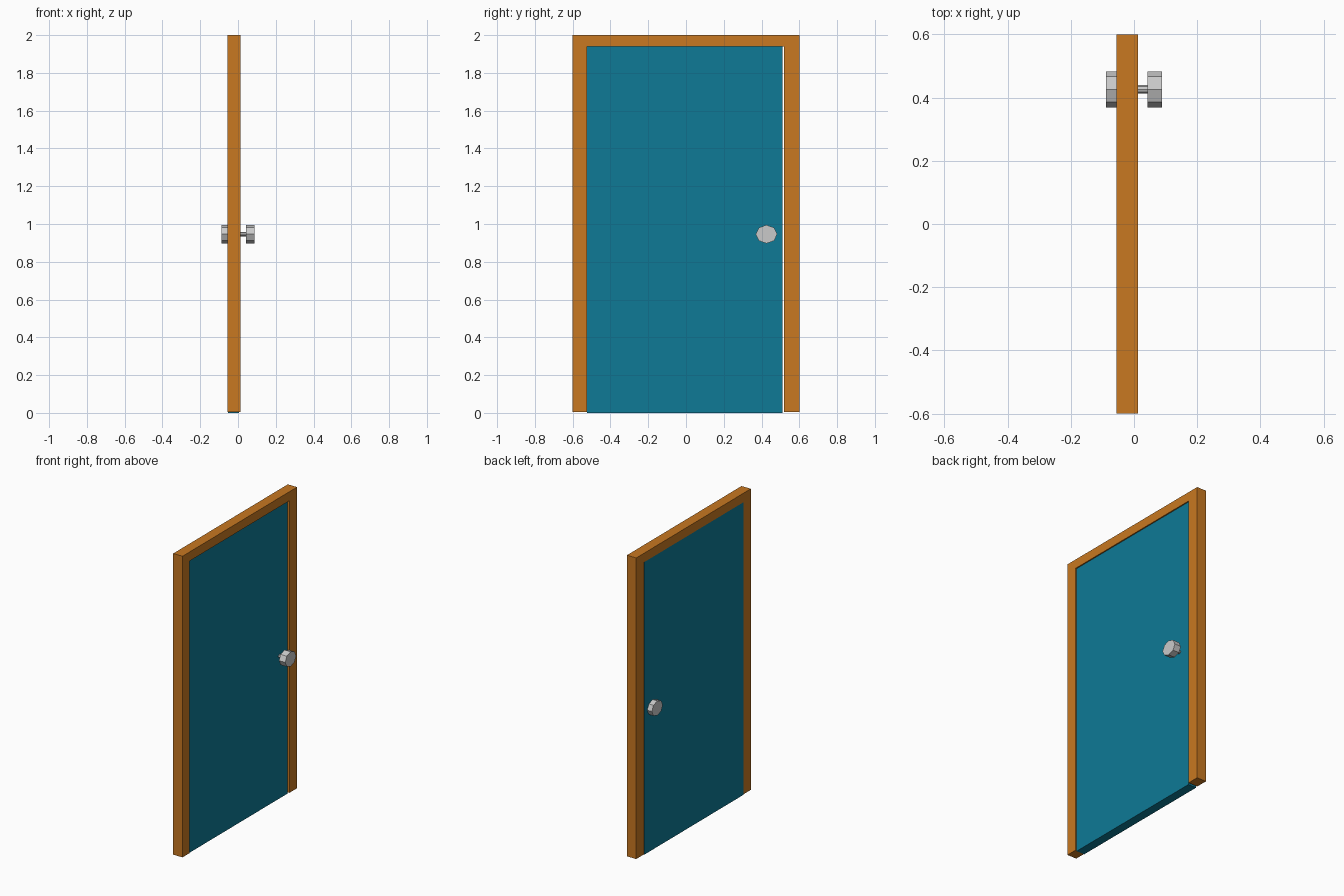
import bpy, bmesh, math
from mathutils import Matrix

if "Cube" in bpy.data.objects:
    bpy.data.objects.remove(bpy.data.objects["Cube"])


def material(name, rgb):
    m = bpy.data.materials.new(name)
    m.diffuse_color = (*rgb, 1)
    m.use_nodes = True
    m.node_tree.nodes["Principled BSDF"].inputs["Base Color"].default_value = m.diffuse_color
    return m


ORANGE = material("orange_wood", (0.578, 0.188, 0.015))
TEAL = material("teal_paint", (0.0044, 0.195, 0.305))
METAL = material("pale_metal", (0.590, 0.590, 0.590))


def finish(name, bm, mat):
    bmesh.ops.recalc_face_normals(bm, faces=bm.faces)
    me = bpy.data.meshes.new(name)
    bm.to_mesh(me)
    bm.free()
    me.materials.append(mat)
    ob = bpy.data.objects.new(name, me)
    bpy.context.collection.objects.link(ob)
    return ob


def extrude_x(name, profile, x0, x1, mat):
    """Extrude a (y, z) outline from x0 to x1."""
    bm = bmesh.new()
    face = bm.faces.new([bm.verts.new((x0, y, z)) for y, z in profile])
    ext = bmesh.ops.extrude_face_region(bm, geom=[face])["geom"]
    verts = [g for g in ext if isinstance(g, bmesh.types.BMVert)]
    bmesh.ops.translate(bm, verts=verts, vec=(x1 - x0, 0, 0))
    return finish(name, bm, mat)


def octagon(cy, cz, ry, rz):
    return [(cy + ry * math.cos(i * math.pi / 4), cz + rz * math.sin(i * math.pi / 4))
            for i in range(8)]


# Door frame: two jambs and a header as one arch
extrude_x("door_frame",
          [(-0.6, 0.004), (-0.525, 0.004), (-0.525, 1.94), (0.52, 1.94),
           (0.52, 0.004), (0.6, 0.004), (0.6, 2.0), (-0.6, 2.0)],
          -0.055, 0.013, ORANGE)

# Door leaf, with a narrow gap on the latch side
extrude_x("door_panel", [(-0.525, 0), (0.51, 0), (0.51, 1.94), (-0.525, 1.94)],
          -0.054, 0.005, TEAL)

# Spindle and a knob on each side
KY, KZ = 0.426, 0.946
extrude_x("knob_spindle", octagon(KY, KZ, 0.013, 0.011), -0.05, 0.05, METAL)
for side, label in ((-1, "back"), (1, "front")):
    extrude_x(label + "_knob", octagon(KY, KZ, 0.057, 0.049),
              side * 0.042, side * 0.088, METAL)
